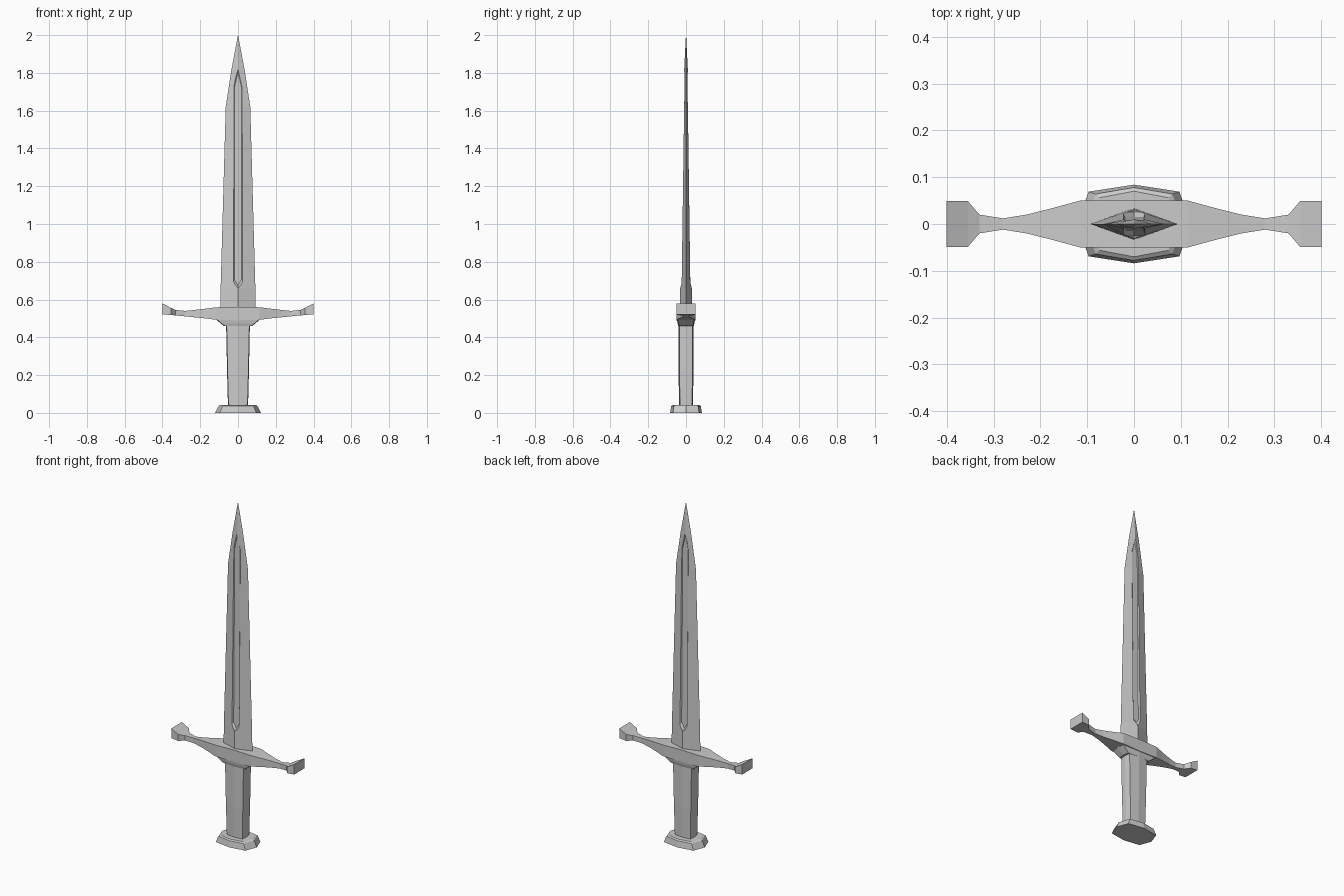
import bpy, bmesh

if "Cube" in bpy.data.objects:
    bpy.data.objects.remove(bpy.data.objects["Cube"])


def loft(name, rings):
    """Skin a list of equal-length closed rings and cap both ends."""
    bm = bmesh.new()
    vs = [[bm.verts.new(p) for p in ring] for ring in rings]
    n = len(vs[0])
    for a, b in zip(vs, vs[1:]):
        for i in range(n):
            j = (i + 1) % n
            bm.faces.new((a[i], a[j], b[j], b[i]))
    bm.faces.new(vs[0])
    bm.faces.new(vs[-1])
    bmesh.ops.remove_doubles(bm, verts=bm.verts, dist=1e-5)
    bmesh.ops.recalc_face_normals(bm, faces=bm.faces)
    me = bpy.data.meshes.new(name)
    bm.to_mesh(me)
    bm.free()
    ob = bpy.data.objects.new(name, me)
    bpy.context.collection.objects.link(ob)
    return ob


def peaked(rx, ry, cx, cy, z):
    """Eight-sided section: points on both axes plus four corners."""
    return [(rx, 0, z), (cx, cy, z), (0, ry, z), (-cx, cy, z),
            (-rx, 0, z), (-cx, -cy, z), (0, -ry, z), (cx, -cy, z)]


# Pommel: flared eight-sided foot
loft("pommel", [peaked(0.122, 0.084, 0.097, 0.069, 0),
                peaked(0.104, 0.078, 0.082, 0.064, 0.036),
                peaked(0.095, 0.070, 0.074, 0.056, 0.042)])

# Grip: slightly crowned box, tapering downward
loft("grip", [peaked(0.053, 0.036, 0.050, 0.032, 0.03),
              peaked(0.058, 0.040, 0.055, 0.034, 0.22),
              peaked(0.063, 0.040, 0.060, 0.035, 0.47)])

# Collar under the guard
loft("collar", [peaked(0.075, 0.041, 0.070, 0.036, 0.46),
                peaked(0.092, 0.045, 0.088, 0.040, 0.474),
                peaked(0.120, 0.048, 0.115, 0.044, 0.497)])

# Crossguard: stations are x, bottom z, top z, half depth
half = [(0, 0.490, 0.562, 0.05), (0.115, 0.493, 0.559, 0.05),
        (0.17, 0.500, 0.552, 0.035), (0.23, 0.506, 0.545, 0.020),
        (0.28, 0.511, 0.540, 0.012), (0.33, 0.516, 0.545, 0.020),
        (0.355, 0.518, 0.556, 0.049), (0.40, 0.522, 0.580, 0.049)]
stations = [(-x, b, t, d) for x, b, t, d in half[:0:-1]] + half
loft("crossguard", [[(x, -d, b), (x, d, b), (x, d, t), (x, -d, t)]
                    for x, b, t, d in stations])

# Blade: diamond section; stations are z, half width, half thickness
blade = loft("blade", [[(w, 0, z), (0, t, z), (-w, 0, z), (0, -t, z)]
                       for z, w, t in [(0.54, 0.094, 0.034), (0.66, 0.092, 0.031),
                                       (1.62, 0.065, 0.015), (1.81, 0.036, 0.010),
                                       (2.0, 0.0005, 0.0005)]])


# Fuller: long pointed groove cut into both faces
def outline(w, z0, z1, y0, y1, s):
    pts = [(0, z0), (w, z0 + 0.03), (w, z1 - 0.08), (0, z1),
           (-w, z1 - 0.08), (-w, z0 + 0.03)]
    return [(x, s * (y0 + (y1 - y0) * (z - z0) / (z1 - z0)), z) for x, z in pts]


for side, s in (("front", -1), ("back", 1)):
    cutter = loft("fuller_cutter_" + side,
                  [outline(0.018, 0.675, 1.805, 0.015, 0.004, s),
                   outline(0.025, 0.660, 1.820, 0.026, 0.010, s),
                   outline(0.025, 0.660, 1.820, 0.080, 0.080, s)])
    cutter.hide_render = True
    cutter.hide_set(True)
    mod = blade.modifiers.new("fuller_" + side, 'BOOLEAN')
    mod.object = cutter
    mod.operation = 'DIFFERENCE'
    mod.solver = 'EXACT'
